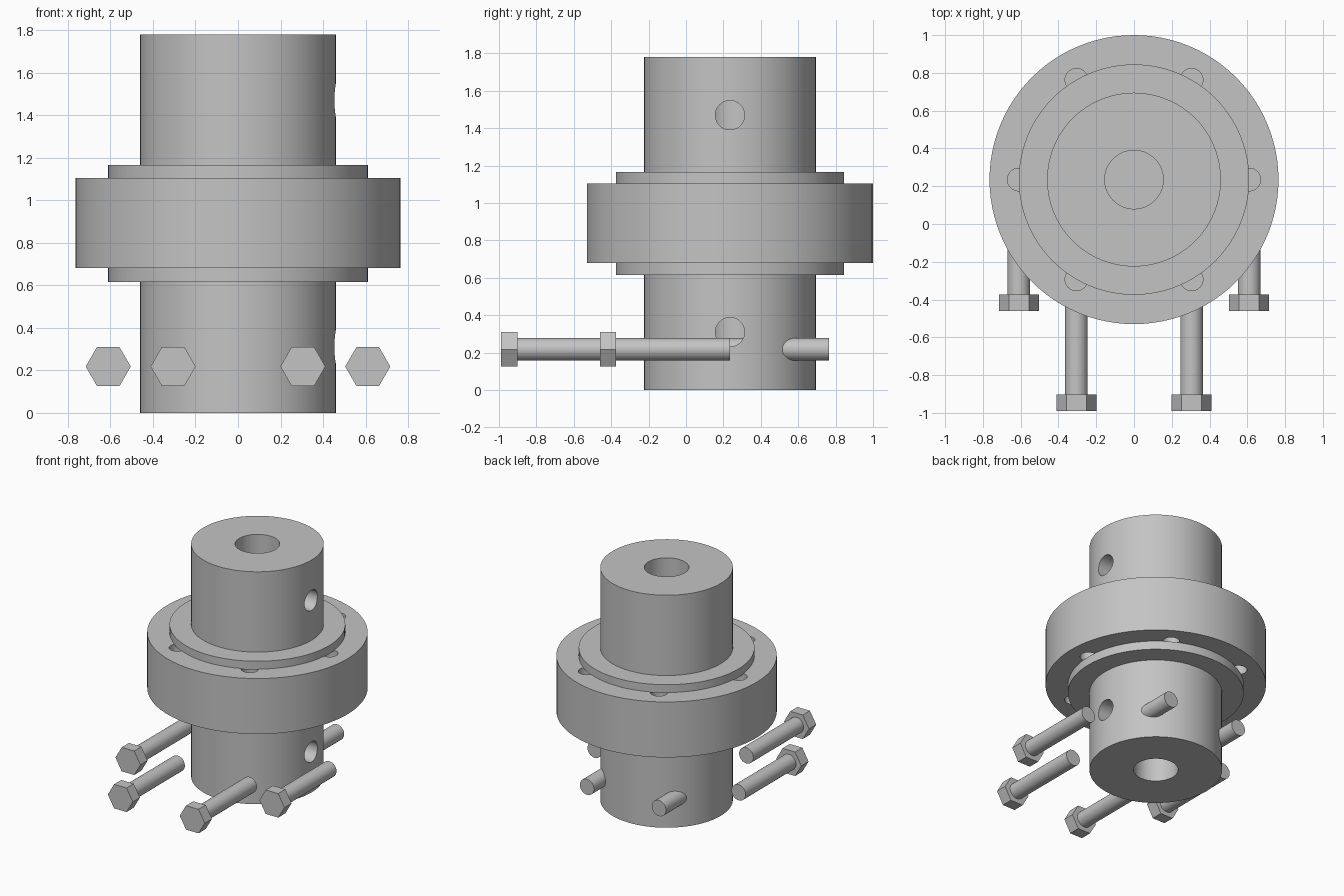
import bpy, bmesh, math
from mathutils import Matrix, Vector

cube = bpy.data.objects.get("Cube")
if cube:
    bpy.data.objects.remove(cube, do_unlink=True)

AXIS_Y = 0.235     # coupling axis
TOP = 1.78         # overall height
BOLT_CIRCLE = 0.61
BOLT_Z = 0.218

steel = bpy.data.materials.new("plain grey steel")
GREY = (0.55, 0.55, 0.55, 1)
steel.diffuse_color = GREY
steel.use_nodes = True
steel.node_tree.nodes["Principled BSDF"].inputs["Base Color"].default_value = GREY


def make_object(name, bm):
    bmesh.ops.recalc_face_normals(bm, faces=bm.faces[:])
    mesh = bpy.data.meshes.new(name)
    bm.to_mesh(mesh)
    bm.free()
    mesh.materials.append(steel)
    ob = bpy.data.objects.new(name, mesh)
    bpy.context.collection.objects.link(ob)
    return ob


def select(ob):
    bpy.ops.object.select_all(action='DESELECT')
    ob.select_set(True)
    bpy.context.view_layer.objects.active = ob


def smooth(ob):
    select(ob)
    bpy.ops.object.shade_smooth_by_angle(angle=math.radians(30))


def add_rod(bm, start, end, radius, sides=48):
    """Capped cylinder or prism between two points."""
    start, end = Vector(start), Vector(end)
    axis = end - start
    turn = Vector((0, 0, 1)).rotation_difference(axis).to_matrix().to_4x4()
    bmesh.ops.create_cone(bm, cap_ends=True, segments=sides, radius1=radius, radius2=radius,
                          depth=axis.length, matrix=Matrix.Translation((start + end) / 2) @ turn)


def cut(ob, bm):
    cutter = make_object("cutter", bm)
    cutter.hide_render = True
    select(ob)
    mod = ob.modifiers.new("holes", 'BOOLEAN')
    mod.operation = 'DIFFERENCE'
    mod.solver = 'EXACT'
    mod.object = cutter
    bpy.ops.object.modifier_apply(modifier=mod.name)
    bpy.data.objects.remove(cutter, do_unlink=True)


def lathe(name, profile):
    bm = bmesh.new()
    verts = [bm.verts.new((r, AXIS_Y, z)) for r, z in profile]
    edges = [bm.edges.new(pair) for pair in zip(verts, verts[1:])]
    bmesh.ops.spin(bm, geom=verts + edges, cent=(0, AXIS_Y, 0), axis=(0, 0, 1),
                   angle=math.tau, steps=96, use_duplicate=False)
    bmesh.ops.remove_doubles(bm, verts=bm.verts[:], dist=0.0005)
    return make_object(name, bm)


# Bolt positions around the coupling axis
spots = [(BOLT_CIRCLE * math.cos(i * math.pi / 3),
          AXIS_Y + BOLT_CIRCLE * math.sin(i * math.pi / 3)) for i in range(6)]

# Flanged hubs: bored, with a set screw hole on the +x side
hub_profile = [(0, 0.6), (0.155, 0.6), (0.155, 0), (0.46, 0),
               (0.46, 0.615), (0.61, 0.615), (0.61, 0.68), (0, 0.68)]
for name, flip in (("lower_hub", False), ("upper_hub", True)):
    hub = lathe(name, [(r, TOP - z if flip else z) for r, z in hub_profile])
    screw_z = TOP - 0.31 if flip else 0.31
    bm = bmesh.new()
    add_rod(bm, (0.03, AXIS_Y, screw_z), (0.6, AXIS_Y, screw_z), 0.078)
    cut(hub, bm)
    smooth(hub)

# Middle ring with blind bolt holes on both faces
ring = lathe("middle_ring", [(0, 0.68), (0.765, 0.68), (0.765, 1.105), (0, 1.105)])
bm = bmesh.new()
for x, y in spots:
    add_rod(bm, (x, y, 0.6), (x, y, 0.83), 0.06)
    add_rod(bm, (x, y, 0.95), (x, y, 1.2), 0.06)
cut(ring, bm)
smooth(ring)

# Loose hex bolts lying along y, tips on the bolt circle
for i, (x, y) in enumerate(spots):
    bm = bmesh.new()
    add_rod(bm, (x, y - 0.62, BOLT_Z), (x, y, BOLT_Z), 0.06)
    shank = make_object(f"bolt_shank_{i + 1}", bm)
    smooth(shank)
    bm = bmesh.new()
    head_mid = Vector((x, y - 0.652, BOLT_Z))
    bmesh.ops.create_cone(bm, cap_ends=True, segments=6, radius1=0.106, radius2=0.106, depth=0.087,
                          matrix=Matrix.Translation(head_mid) @ Matrix.Rotation(math.pi / 2, 4, 'X')
                          @ Matrix.Rotation(math.pi / 2, 4, 'Z'))
    # Points of the hexagon face sideways
    if max(v.co.x for v in bm.verts) - x < 0.1:
        bmesh.ops.rotate(bm, verts=bm.verts[:], cent=head_mid,
                         matrix=Matrix.Rotation(math.pi / 6, 3, 'Y'))
    make_object(f"bolt_head_{i + 1}", bm)
